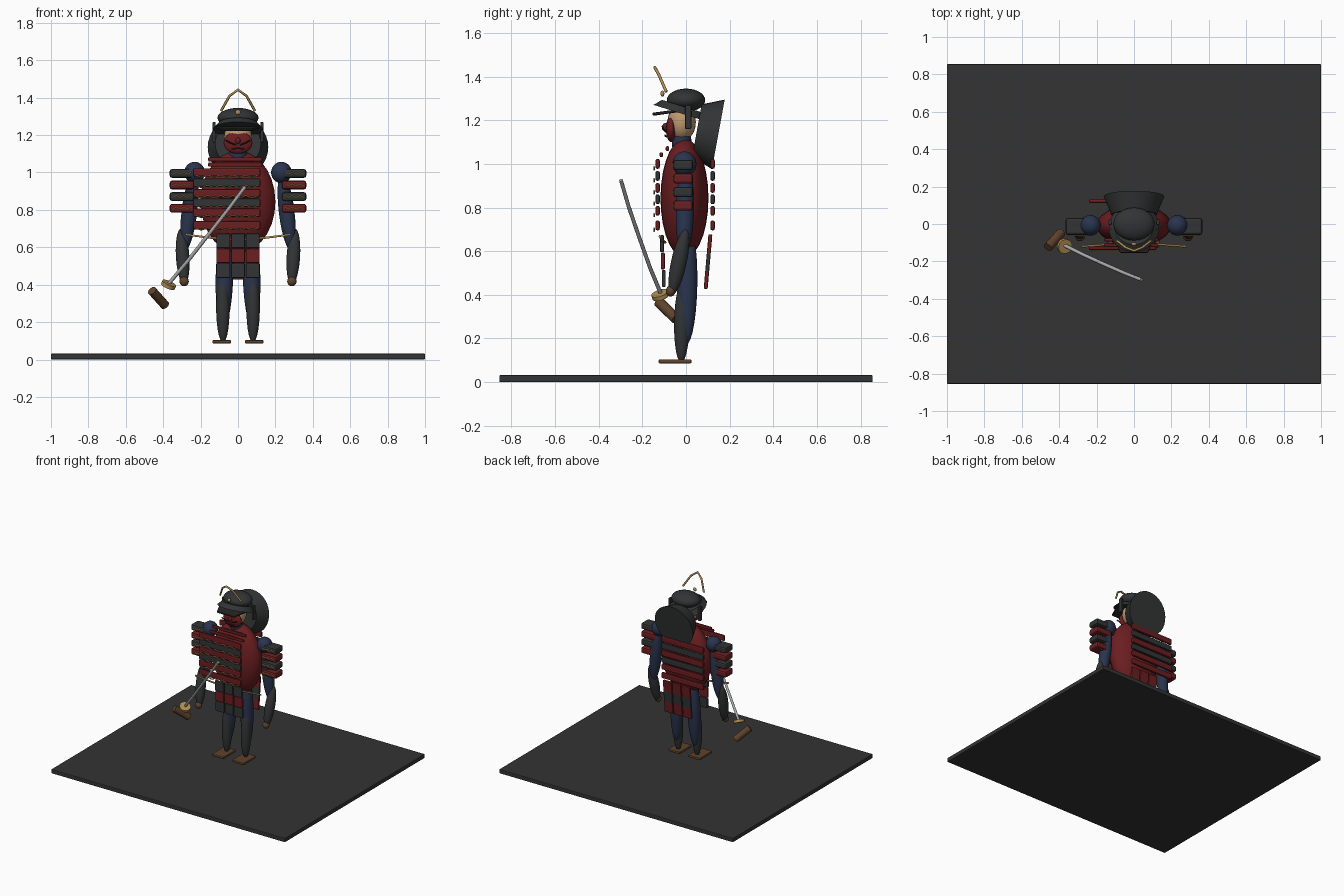
import bpy
import math
from mathutils import Vector

cube = bpy.data.objects.get("Cube")
if cube:
    bpy.data.objects.remove(cube)


def material(name, r, g, b):
    m = bpy.data.materials.new(name)
    m.use_nodes = True
    m.diffuse_color = (r, g, b, 1)
    m.node_tree.nodes["Principled BSDF"].inputs["Base Color"].default_value = (r, g, b, 1)
    return m


GROUND = material("ground grey", .033, .033, .033)
LACQUER = material("dark lacquer", .032, .034, .035)
BLACK = material("black", .018, .018, .019)
RED = material("dark red", .15, .013, .015)
BLUE = material("indigo cloth", .022, .034, .075)
BROWN = material("brown wood", .11, .055, .025)
GOLD = material("gold", .45, .28, .09)
SKIN = material("skin", .5, .32, .16)
STEEL = material("steel", .42, .42, .43)


def finish(name, mat, smooth=True):
    ob = bpy.context.object
    ob.name = name
    ob.data.materials.append(mat)
    if smooth:
        bpy.ops.object.shade_smooth_by_angle()
    return ob


def ball(name, loc, radii, mat):
    bpy.ops.mesh.primitive_uv_sphere_add(segments=24, ring_count=14, location=loc)
    ob = finish(name, mat)
    ob.scale = radii
    return ob


def limb(name, a, b, radius, mat):
    """Spindle whose tips are at a and b."""
    a, b = Vector(a), Vector(b)
    ob = ball(name, (a + b) / 2, (radius, radius, (b - a).length / 2), mat)
    ob.rotation_euler = (b - a).to_track_quat("Z", "Y").to_euler()
    return ob


def plate(name, loc, size, mat, bevel=.008, tilt=0):
    bpy.ops.mesh.primitive_cube_add(size=1, location=loc, rotation=(tilt, 0, 0))
    ob = finish(name, mat, False)
    for v in ob.data.vertices:
        v.co = [c * s for c, s in zip(v.co, size)]
    mod = ob.modifiers.new("Bevel", "BEVEL")
    mod.width = bevel
    mod.segments = 2
    return ob


def cone(name, a, b, r1, r2, mat, sides=32):
    a, b = Vector(a), Vector(b)
    bpy.ops.mesh.primitive_cone_add(vertices=sides, radius1=r1, radius2=r2,
                                    depth=(b - a).length, location=(a + b) / 2)
    ob = finish(name, mat)
    ob.rotation_euler = (b - a).to_track_quat("Z", "Y").to_euler()
    return ob


def cord(name, points, radius, mat):
    data = bpy.data.curves.new(name, "CURVE")
    data.dimensions = "3D"
    data.bevel_depth = radius
    data.bevel_resolution = 1
    data.use_fill_caps = True
    line = data.splines.new("POLY")
    line.points.add(len(points) - 1)
    for p, co in zip(line.points, points):
        p.co = (*co, 1)
    ob = bpy.data.objects.new(name, data)
    bpy.context.collection.objects.link(ob)
    data.materials.append(mat)
    return ob


# Ground slab
plate("ground_slab", (0, 0, .016), (2, 1.71, .032), GROUND, .005)

# Torso, neck and head
ball("torso", (0, -.007, .843), (.2, .11, .273), RED)
ball("neck", (0, -.02, 1.1), (.05, .045, .08), BLUE)
ball("head", (0, -.02, 1.19), (.075, .065, .085), SKIN)
ball("face_mask", (0, -.068, 1.16), (.077, .024, .06), RED)
ball("mask_nose", (0, -.093, 1.17), (.013, .015, .018), RED)
cord("mask_mouth", [(-.035, -.09, 1.125), (0, -.096, 1.13), (.035, -.09, 1.125)], .004, BLACK)

# Helmet
ball("helmet_dome", (0, 0, 1.292), (.11, .088, .053), LACQUER)
brim = cone("helmet_brim", (0, -.02, 1.23), (0, -.01, 1.262), .135, .105, LACQUER)
visor = plate("helmet_visor", (0, -.09, 1.236), (.25, .13, .014), BLACK, .006, math.radians(8))
for v in visor.data.vertices:
    if v.co.y < 0:
        v.co.x *= .6
cone("neck_guard", (0, .05, 1.153), (0, .148, 1.135), .122, .162, LACQUER)
cord("helmet_crest", [(-.09, -.09, 1.33), (-.045, -.125, 1.41), (0, -.143, 1.442),
                      (.045, -.125, 1.41), (.09, -.09, 1.33)], .007, GOLD)
ball("crest_stud", (0, -.108, 1.322), (.014, .009, .014), GOLD)

# Limbs and paired parts
for side, s in (("left", 1), ("right", -1)):
    ball(side + "_shoulder", (s * .232, -.007, 1), (.055, .055, .057), BLUE)
    limb(side + "_upper_arm", (s * .235, 0, 1), (s * .285, -.01, .58), .042, BLUE)
    limb(side + "_forearm", (s * .305, 0, .7), (s * .287, -.065, .4), .036, LACQUER)
    ball(side + "_hand", (s * .288, -.07, .418), (.025, .022, .026), BROWN)
    limb(side + "_thigh", (s * .065, .01, .72), (s * .08, 0, .17), .047, BLUE)
    limb(side + "_shin", (s * .082, -.015, .46), (s * .08, -.022, .09), .036, LACQUER)
    plate(side + "_sandal", (s * .087, -.05, .095), (.1, .15, .018), BROWN, .005)
    plate(side + "_helmet_flap", (s * .128, .01, 1.215), (.018, .03, .11), LACQUER, .006)
    cord(side + "_moustache", [(s * .012, -.094, 1.148), (s * .04, -.105, 1.158),
                               (s * .066, -.108, 1.172)], .004, BLACK)
    # Layered shoulder guards with lacing
    for i in range(4):
        z = .995 - i * .062
        plate(f"{side}_shoulder_guard_{i}", (s * .3, -.013, z), (.13, .09, .047),
              (LACQUER, RED)[i % 2], .012)
        cord(f"{side}_shoulder_lace_{i}",
             [(s * (.25 + k * .02), -.06, z + .006 * (-1) ** k) for k in range(6)], .0035, GOLD)

# Chest and back bands with wavy lacing
for i, z in enumerate((1.0, .945, .89, .838, .785, .718)):
    mat = RED if i == 5 else (RED, LACQUER)[i % 2]
    for name, y in (("chest_band", -.13), ("back_band", .122)):
        plate(f"{name}_{i}", (-.06, y, z), (.36, .02, .045), mat)
    cord(f"chest_lace_{i}",
         [(-.23 + k * .034, -.146, z - .02 + .006 * (-1) ** k) for k in range(11)], .004, GOLD)
for i in range(2):
    plate(f"collar_band_{i}", (-.015, -.085 - i * .028, 1.07 - i * .028), (.29, .016, .022), RED, .006)

# Waist cord and hanging skirt panels
cord("waist_cord", [(-.28, -.12, .668), (-.14, -.11, .65), (0, -.095, .64),
                    (.14, -.11, .65), (.28, -.12, .668)], .006, GOLD)
for col in range(3):
    for row in range(3):
        x, z = (col - 1) * .079, .635 - row * .08
        plate(f"front_skirt_{col}_{row}", (x, -.11 + row * .004, z), (.073, .018, .077),
              (LACQUER, RED)[row % 2], .005)
        plate(f"back_skirt_{col}_{row}", (x, .108 - row * .007, z - .003), (.073, .018, .09),
              (RED, LACQUER)[row % 2], .005, math.radians(-5))

# Sword
cord("sword_blade", [(-.375, -.113, .4), (-.27, -.165, .525), (-.16, -.215, .665),
                     (-.05, -.263, .805), (.04, -.298, .925)], .01, STEEL)
cone("sword_guard", (-.375, -.115, .39), (-.367, -.121, .408), .04, .04, GOLD, 16)
cone("sword_handle", (-.46, -.125, .368), (-.39, -.045, .29), .025, .025, BROWN, 16)
